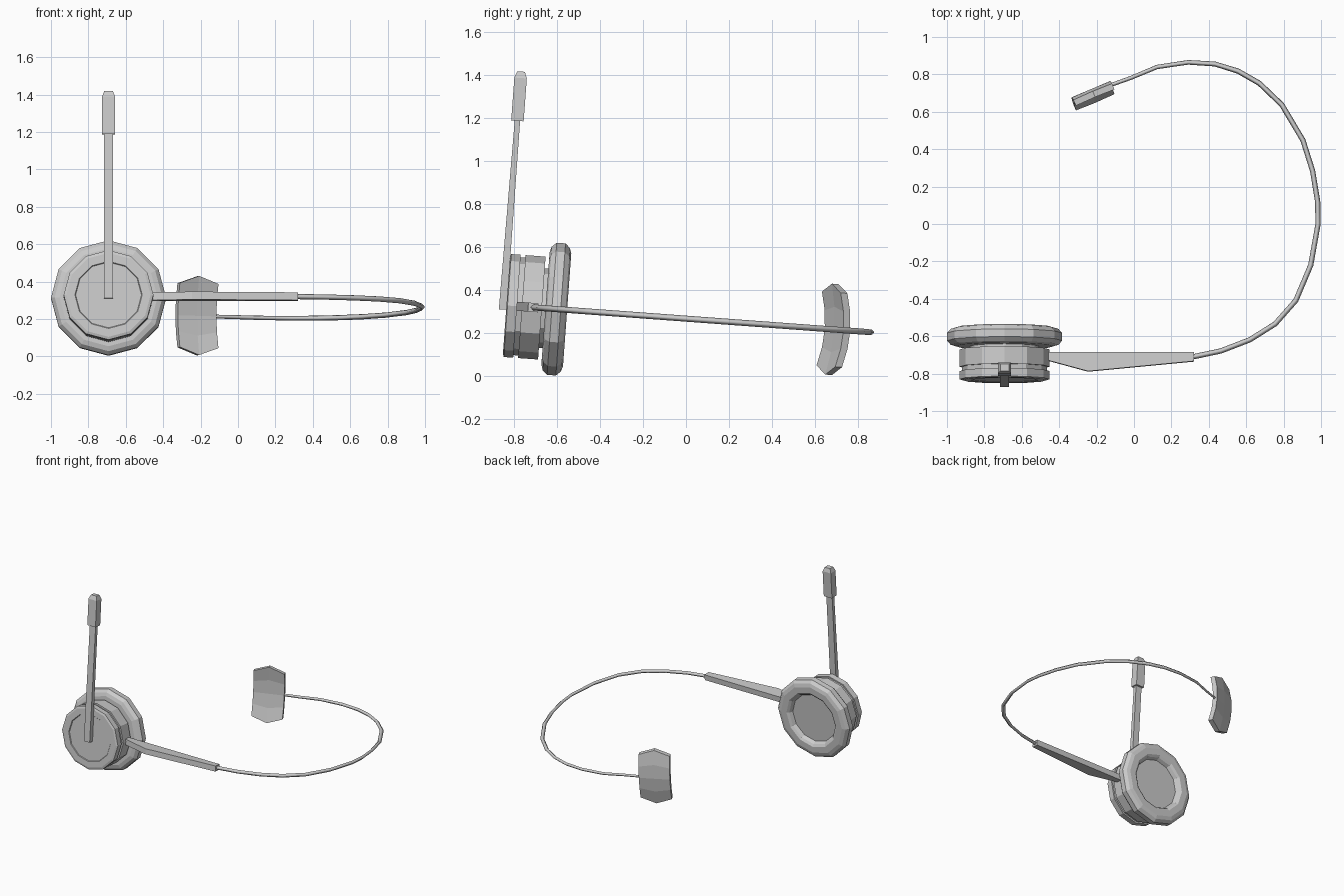
import bpy, bmesh
from math import sin, cos, pi, radians
from mathutils import Matrix, Vector

if "Cube" in bpy.data.objects:
    bpy.data.objects.remove(bpy.data.objects["Cube"])

# Whole headset is modelled level, then tipped about x
TILT = Matrix.Rotation(radians(-4.2), 4, 'X') @ Matrix.Translation((0, 0, 0.267))
CUP_X = -0.692


def make(name, bm):
    bmesh.ops.remove_doubles(bm, verts=bm.verts, dist=1e-5)
    bmesh.ops.recalc_face_normals(bm, faces=bm.faces)
    me = bpy.data.meshes.new(name)
    bm.to_mesh(me)
    bm.free()
    ob = bpy.data.objects.new(name, me)
    bpy.context.collection.objects.link(ob)
    ob.matrix_world = TILT
    return ob


def loft(name, rings):
    """Skin a list of equal-length vertex rings and cap both ends."""
    bm = bmesh.new()
    loops = [[bm.verts.new(p) for p in r] for r in rings]
    n = len(rings[0])
    for a, b in zip(loops, loops[1:]):
        for i in range(n):
            j = (i + 1) % n
            bm.faces.new((a[i], a[j], b[j], b[i]))
    bm.faces.new(loops[0])
    bm.faces.new(loops[-1])
    return make(name, bm)


def lathe(name, profile, sides=12):
    """Turn (radius, y) points around the cup axis."""
    return loft(name, [[(CUP_X + r * sin(2 * pi * i / sides), y, r * cos(2 * pi * i / sides))
                        for i in range(sides)] for r, y in profile])


def rect(cy, z, w, d):
    return [(CUP_X + sx * w / 2, cy + sy * d / 2, z)
            for sx, sy in ((-1, -1), (1, -1), (1, 1), (-1, 1))]


# Ear cushion with recessed centre
lathe("ear_cushion", [(0.18, -0.675), (0.262, -0.675), (0.288, -0.667), (0.308, -0.645),
                      (0.308, -0.604), (0.288, -0.582), (0.262, -0.574), (0.215, -0.574),
                      (0.198, -0.585), (0.185, -0.61)])

# Ear cup: neck, body, groove, outer cap
lathe("ear_cup", [(0.185, -0.66), (0.185, -0.692), (0.24, -0.692), (0.24, -0.785),
                  (0.228, -0.785), (0.228, -0.808), (0.24, -0.808), (0.24, -0.852),
                  (0.225, -0.857), (0.18, -0.857), (0.176, -0.852)])

# Microphone boom and chamfered tip
loft("mic_boom", [rect(-0.873, -0.02, 0.05, 0.036), rect(-0.869, 0.88, 0.05, 0.025)])
loft("mic_tip", [rect(-0.869, 0.86, 0.07, 0.058), rect(-0.869, 1.06, 0.07, 0.058),
                 rect(-0.869, 1.09, 0.046, 0.036)])

# Wedge arm from cup to band
outline = [(-0.47, -0.708), (0.32, -0.708), (0.32, -0.756), (-0.245, -0.81), (-0.455, -0.753)]
loft("band_arm", [[(x, y, z) for x, y in outline] for z in (-0.021, 0.021)])

# Thin neck band
path = [(0.30, -0.735), (0.465, -0.70), (0.62, -0.64), (0.755, -0.555), (0.865, -0.43),
        (0.945, -0.24), (0.984, -0.02), (0.982, 0.1), (0.955, 0.265), (0.903, 0.43),
        (0.79, 0.62), (0.67, 0.735), (0.556, 0.80), (0.433, 0.838), (0.29, 0.847),
        (0.123, 0.822), (-0.016, 0.764), (-0.20, 0.698)]
cu = bpy.data.curves.new("neck_band", 'CURVE')
cu.dimensions = '3D'
cu.bevel_depth = 0.014
cu.bevel_resolution = 0
cu.use_fill_caps = True
sp = cu.splines.new('POLY')
sp.points.add(len(path) - 1)
for i, (p, (x, y)) in enumerate(zip(sp.points, path)):
    p.co = (x, y, 0, 1)
    p.radius = 1.0 if i < 13 else 1.0 - 0.06 * (i - 12)
band = bpy.data.objects.new("neck_band", cu)
bpy.context.collection.objects.link(band)
band.matrix_world = TILT

# Curved temple pad with pointed ends, turned to follow the band
turn = Matrix.Translation((-0.22, 0.675, 0)) @ Matrix.Rotation(radians(23), 4, 'Z')
rows, cols = 4, 2
bm = bmesh.new()
layers = []
for off in (0.022, -0.012):
    grid = []
    for r in range(rows + 1):
        v = 2 * r / rows - 1
        grid.append([bm.verts.new(turn @ Vector((0.112 * u, off + 0.008 - 0.028 * v * v,
                                                 v * (0.212 - 0.04 * abs(u)))))
                     for u in (-1, 0, 1)])
    for r in range(rows):
        for c in range(cols):
            bm.faces.new((grid[r][c], grid[r][c + 1], grid[r + 1][c + 1], grid[r + 1][c]))
    layers.append(grid)
rims = [g[0] + [row[-1] for row in g[1:]] + g[-1][-2::-1] + [row[0] for row in g[-2:0:-1]]
        for g in layers]
for i in range(len(rims[0])):
    j = (i + 1) % len(rims[0])
    bm.faces.new((rims[0][i], rims[0][j], rims[1][j], rims[1][i]))
make("temple_pad", bm)
